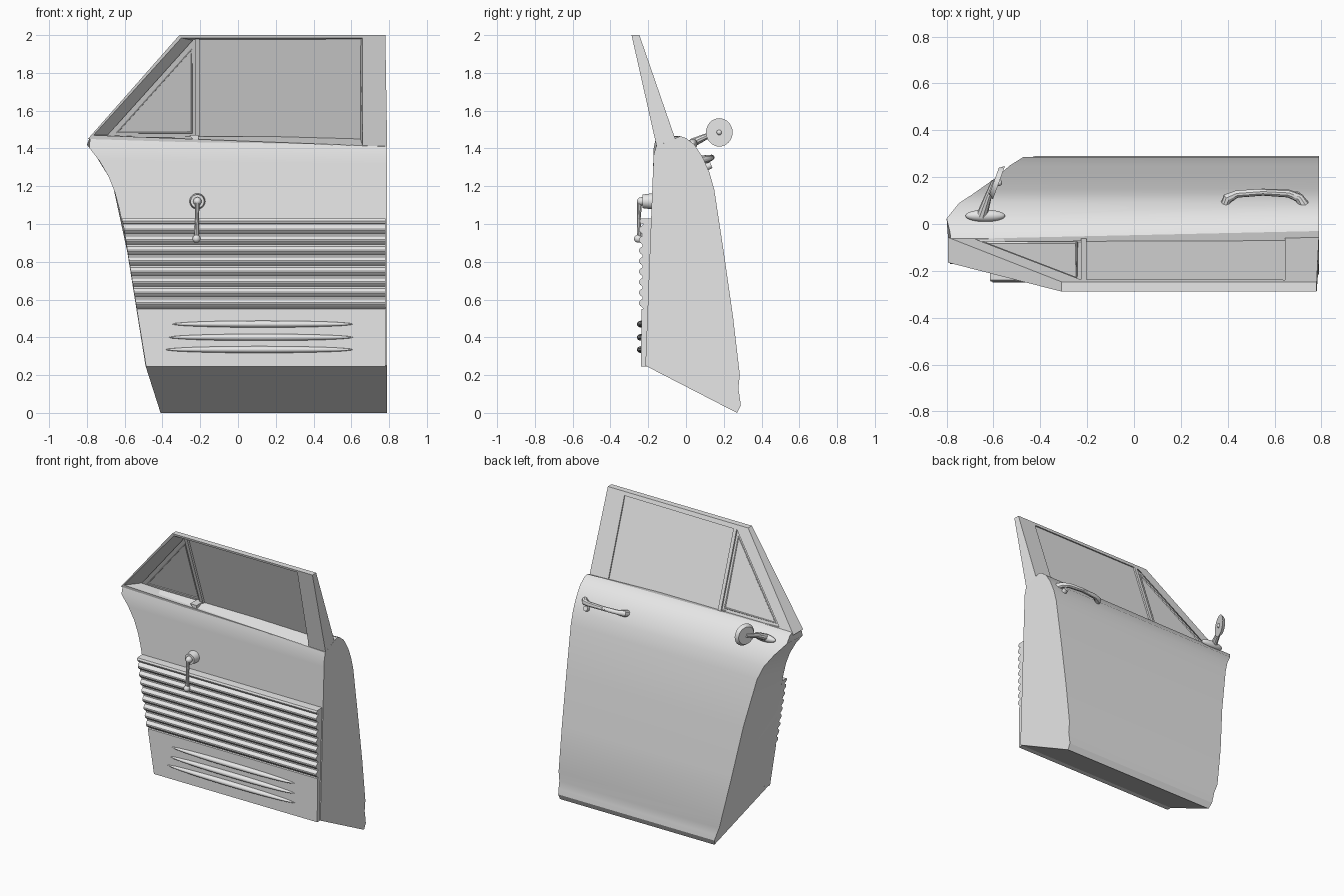
import bpy, bmesh, math
from mathutils import Vector

if "Cube" in bpy.data.objects:
    bpy.data.objects.remove(bpy.data.objects["Cube"])

grey = bpy.data.materials.new("plain grey")
grey.use_nodes = True
grey.diffuse_color = (0.8, 0.8, 0.8, 1)
grey.node_tree.nodes["Principled BSDF"].inputs["Base Color"].default_value = (0.8, 0.8, 0.8, 1)


def interp(table, v):
    """Piecewise linear lookup in (key, value) pairs."""
    for (a, fa), (b, fb) in zip(table, table[1:]):
        if v <= b:
            return fa + (fb - fa) * max(0, (v - a) / (b - a))
    return table[-1][1]


def finish(obj, angle=35):
    bpy.ops.object.select_all(action='DESELECT')
    obj.select_set(True)
    bpy.context.view_layer.objects.active = obj
    if obj.type == 'CURVE':
        bpy.ops.object.convert(target='MESH')
        obj = bpy.context.object
    obj.data.materials.clear()
    obj.data.materials.append(grey)
    bpy.ops.object.shade_smooth_by_angle(angle=math.radians(angle))
    return obj


def loft(name, rings, loop=False, angle=35):
    """Join closed rings of points; cap the ends unless the rings form a loop."""
    bm = bmesh.new()
    vs = [[bm.verts.new(p) for p in r] for r in rings]
    pairs = list(zip(vs, vs[1:])) + ([(vs[-1], vs[0])] if loop else [])
    for a, b in pairs:
        for i in range(len(a)):
            j = (i + 1) % len(a)
            bm.faces.new((a[i], a[j], b[j], b[i]))
    if not loop:
        bm.faces.new(vs[0])
        bm.faces.new(vs[-1])
    bmesh.ops.recalc_face_normals(bm, faces=bm.faces)
    me = bpy.data.meshes.new(name)
    bm.to_mesh(me)
    bm.free()
    obj = bpy.data.objects.new(name, me)
    bpy.context.collection.objects.link(obj)
    return finish(obj, angle)


def tube(name, points, radii, cyclic=False):
    cu = bpy.data.curves.new(name, 'CURVE')
    cu.dimensions = '3D'
    cu.bevel_depth = 1
    cu.bevel_resolution = 3
    cu.use_fill_caps = True
    sp = cu.splines.new('POLY')
    sp.points.add(len(points) - 1)
    sp.use_cyclic_u = cyclic
    for p, co, r in zip(sp.points, points, radii):
        p.co = (*co, 1)
        p.radius = r
    obj = bpy.data.objects.new(name, cu)
    bpy.context.collection.objects.link(obj)
    return finish(obj)


def ball(name, at, scale):
    bpy.ops.mesh.primitive_uv_sphere_add(segments=24, ring_count=12, location=at)
    obj = bpy.context.object
    obj.name = name
    obj.scale = scale
    return finish(obj)


def disc(name, at, axis, r1, r2, depth):
    bpy.ops.mesh.primitive_cone_add(vertices=32, radius1=r1, radius2=r2, depth=depth, location=at)
    obj = bpy.context.object
    obj.name = name
    obj.rotation_euler = Vector(axis).to_track_quat('Z', 'Y').to_euler()
    return finish(obj)


RIGHT = 0.79
EDGE = [(0, -0.41), (0.25, -0.49), (1.0, -0.61), (1.15, -0.645),
        (1.29, -0.70), (1.42, -0.80), (1.47, -0.78)]


def left(z):
    return interp(EDGE, z)


# Door shell: outer skin profile paired with the inner wall
skin = [(0.27, 0), (0.29, 0.04), (0.285, 0.08), (0.277, 0.13), (0.285, 0.2),
        (0.25, 0.5), (0.2, 0.85), (0.15, 1.18), (0.125, 1.27), (0.09, 1.35),
        (0.045, 1.42), (0, 1.455), (-0.03, 1.465)]
wall = [(0.25, -0.215), (1.40, -0.17), (1.44, -0.155)]
wall_z = [0.25, 0.3, 0.4, 0.5, 0.65, 0.8, 0.95, 1.08, 1.17, 1.25, 1.32, 1.38, 1.43]
rings = []
for (y, z), zi in zip(skin, wall_z):
    yi = interp(wall, zi)
    top = max(0, (zi - 1.25) / 0.18)
    belt = 0.035 * max(0, (z - 1.35) / 0.115)
    zl, zr = zi + 0.03 * top, zi - 0.02 * top
    rings.append([(left(zl), yi, zl), (RIGHT, yi, zr),
                  (RIGHT, y, z), (left(z), y - belt, z)])
loft("door_shell", rings, angle=30)

# Inner trim panel: flat foot, pleats and a top strip in one profile
trim = [(0.245, -0.238), (0.55, -0.236), (0.552, -0.224)]
pleats, steps = 8, 6
for i in range(pleats):
    for k in range(steps):
        u = (k + 0.5) / steps
        trim.append((0.553 + (i + u) * 0.445 / pleats, -0.224 - 0.026 * math.sin(math.pi * u)))
trim += [(1.0, -0.222), (1.002, -0.24), (1.015, -0.246), (1.028, -0.24), (1.03, -0.21)]
loft("trim_panel", [[(left(z) + 0.002, -0.17, z), (left(z) + 0.002, y, z),
                     (0.782, y, z), (0.782, -0.17, z)] for z, y in trim])

# Three long raised ribs
for i, z in enumerate((0.335, 0.40, 0.47)):
    x0 = -0.385 + 0.018 * i
    ball(f"lower_rib_{i + 1}", ((x0 + 0.61) / 2, -0.238, z), ((0.61 - x0) / 2, 0.022, 0.018))


# Window frame: leaning ring that gets thinner toward the top
def y_out(z):
    return -0.05 - (z - 1.43) * 0.345


def y_in(z):
    return -0.16 - (z - 1.43) * 0.225


outer = [(-0.795, 1.45), (-0.31, 2.0), (0.78, 2.0), (RIGHT, 1.40)]
opening = [(-0.68, 1.47), (-0.23, 1.97), (0.645, 1.975), (0.645, 1.415)]
opening_in = [(-0.765, 1.47), (-0.30, 1.985), (0.66, 1.985), (0.66, 1.415)]
loft("window_frame", [[(a[0], y_out(a[1]), a[1]), (b[0], y_out(b[1]), b[1]),
                       (c[0], y_in(c[1]), c[1]), (a[0], y_in(a[1]), a[1])]
                      for a, b, c in zip(outer, opening, opening_in)], loop=True, angle=15)

# Window panes
pane = [(-0.70, 1.46), (-0.235, 1.978), (0.652, 1.98), (0.652, 1.40)]
loft("window_glass", [[(x, y_out(z) - d, z) for x, z in pane] for d in (0.012, 0.018)])

# Divider bar and vent surround
loft("window_divider", [[(-0.215 + sx * 0.012, y_out(z) + dy, z)
                         for sx, dy in ((-1, 0), (1, 0), (1, -0.035), (-1, -0.035))]
                        for z in (1.43, 1.98)])
vent = [(-0.64, 1.485), (-0.245, 1.925), (-0.245, 1.485)]
tube("vent_surround", [(x, y_out(z) - 0.014, z) for x, z in vent], [0.008] * 3, cyclic=True)
loft("sill_clip", [[(-0.26, y, 1.472), (-0.21, y, 1.472), (-0.21, y, 1.42)] for y in (-0.16, -0.07)])

# Window crank
disc("crank_boss", (-0.215, -0.205, 1.12), (0, -1, 0), 0.042, 0.036, 0.05)
ball("crank_hub", (-0.215, -0.235, 1.12), (0.022, 0.025, 0.022))
tube("crank_arm", [(-0.215, -0.245, 1.12), (-0.217, -0.25, 1.03), (-0.22, -0.247, 0.93)],
     [0.013, 0.01, 0.013])
ball("crank_knob", (-0.22, -0.253, 0.922), (0.021, 0.022, 0.021))

# Outer pull handle with lock button
tube("outer_handle", [(0.39, 0.085, 1.34), (0.40, 0.11, 1.345), (0.44, 0.128, 1.35),
                      (0.55, 0.136, 1.352), (0.66, 0.13, 1.35), (0.705, 0.112, 1.345),
                      (0.725, 0.08, 1.34)],
     [0.02, 0.022, 0.016, 0.015, 0.017, 0.02, 0.024])
disc("lock_button", (0.69, 0.115, 1.305), (0, 1, 0.4), 0.02, 0.017, 0.04)

# Side mirror
aim = Vector((0.94, -0.34, 0))
centre = Vector((-0.587, 0.18, 1.485))
ball("mirror_base", (-0.635, 0.035, 1.425), (0.085, 0.026, 0.026))
tube("mirror_stem", [(-0.65, 0.035, 1.43), (-0.625, 0.11, 1.465), tuple(centre - aim * 0.01)],
     [0.024, 0.016, 0.012])
disc("mirror_head", centre, -aim, 0.075, 0.06, 0.022)
ball("mirror_hub", centre + aim * 0.011, (0.014, 0.014, 0.014))
